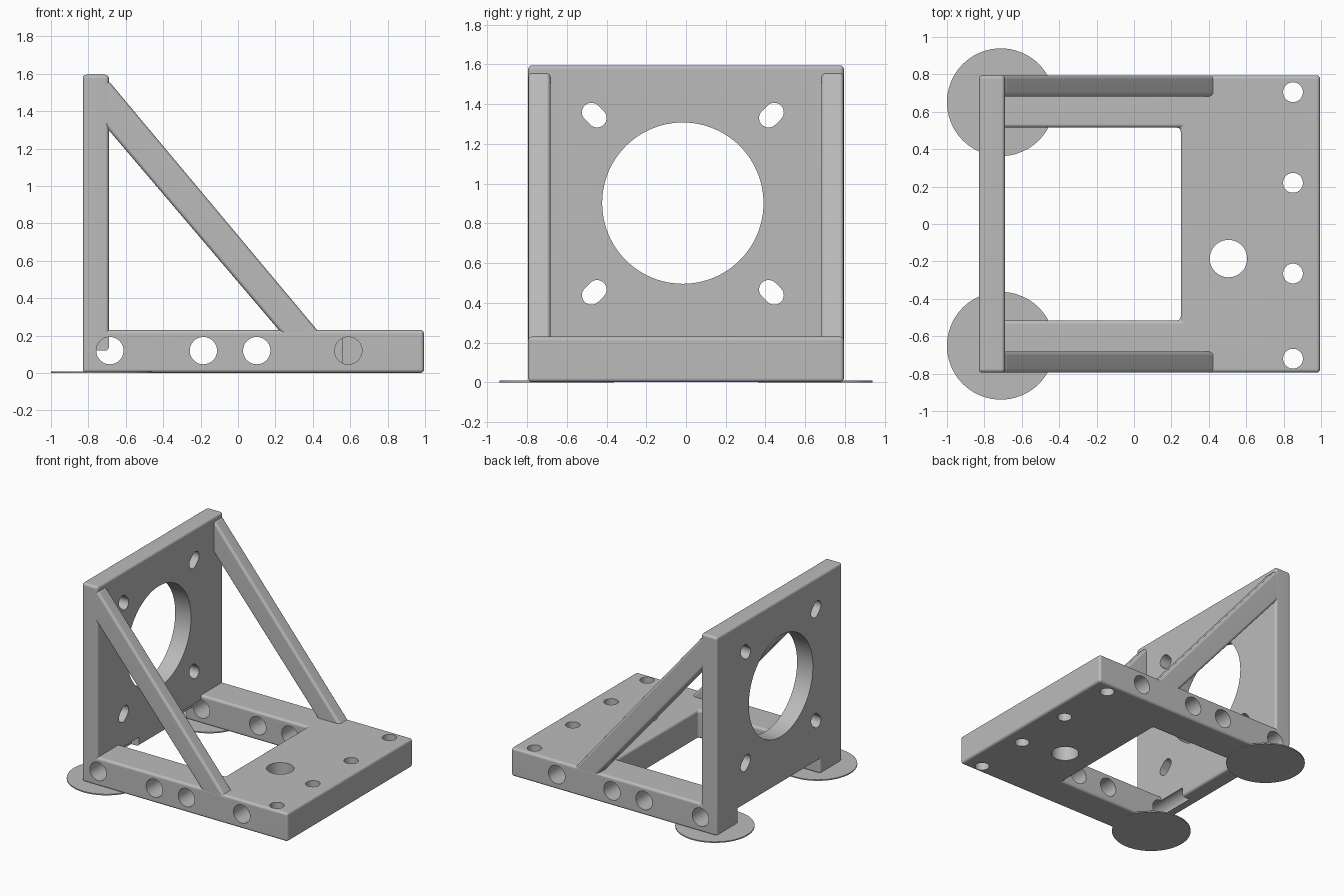
import bpy
import bmesh
from math import cos, sin, tau, pi, radians

cube = bpy.data.objects.get("Cube")
if cube:
    bpy.data.objects.remove(cube, do_unlink=True)

GREY = (0.5, 0.5, 0.5, 1)
grey = bpy.data.materials.new("light_grey")
grey.use_nodes = True
grey.diffuse_color = GREY
grey.node_tree.nodes["Principled BSDF"].inputs["Base Color"].default_value = GREY


def prism(name, profile, axis, lo, hi):
    """Extrude a 2D profile along an axis; the profile uses the other two axes."""
    place = {"x": lambda u, v, w: (w, u, v),
             "y": lambda u, v, w: (u, w, v),
             "z": lambda u, v, w: (u, v, w)}[axis]
    bm = bmesh.new()
    ends = [[bm.verts.new(place(u, v, w)) for u, v in profile] for w in (lo, hi)]
    for ring in ends:
        bm.faces.new(ring)
    n = len(profile)
    for i in range(n):
        j = (i + 1) % n
        bm.faces.new((ends[0][i], ends[0][j], ends[1][j], ends[1][i]))
    bmesh.ops.recalc_face_normals(bm, faces=bm.faces)
    mesh = bpy.data.meshes.new(name)
    bm.to_mesh(mesh)
    bm.free()
    mesh.materials.append(grey)
    obj = bpy.data.objects.new(name, mesh)
    bpy.context.collection.objects.link(obj)
    return obj


def circle(u, v, r, sides=48):
    return [(u + r * cos(tau * i / sides), v + r * sin(tau * i / sides))
            for i in range(sides)]


def slot(u, v, r, half, angle, steps=16):
    """Stadium outline stretched along the given angle."""
    pts = []
    for end in (0, pi):
        cu, cv = u + half * cos(angle + end), v + half * sin(angle + end)
        for i in range(steps + 1):
            a = angle + end - pi / 2 + pi * i / steps
            pts.append((cu + r * cos(a), cv + r * sin(a)))
    return pts


def rect(u0, u1, v0, v1):
    return [(u0, v0), (u1, v0), (u1, v1), (u0, v1)]


def apply_all(obj):
    bpy.ops.object.select_all(action="DESELECT")
    obj.select_set(True)
    bpy.context.view_layer.objects.active = obj
    for mod in list(obj.modifiers):
        bpy.ops.object.modifier_apply(modifier=mod.name)


def finish(obj, cutters=(), bevel=0.02):
    """Round the edges, drill the holes and shade."""
    if bevel:
        mod = obj.modifiers.new("round", "BEVEL")
        mod.width, mod.segments = bevel, 4
        mod.limit_method, mod.angle_limit = "ANGLE", radians(30)
    for cutter in cutters:
        mod = obj.modifiers.new("drill", "BOOLEAN")
        mod.operation, mod.solver, mod.object = "DIFFERENCE", "EXACT", cutter
    apply_all(obj)
    bpy.ops.object.shade_smooth_by_angle(angle=radians(30))
    obj.modifiers.new("flat_normals", "WEIGHTED_NORMAL").keep_sharp = True


HALF = 0.795      # half width of the bracket
BACK, WALL = -0.83, -0.69
INNER = 0.515     # inner side of the base arms

# Blind holes drilled in from both sides
side_drills = [prism("side_drill", circle(x, 0.12, 0.073), "y", *span)
               for x in (-0.685, -0.185, 0.1, 0.59)
               for span in ((-1, -0.27), (0.27, 1))]

# Vertical holes in the base
base_drills = [prism("base_drill", circle(0.85, y, 0.053), "z", -0.1, 0.4)
               for y in (-0.72, -0.265, 0.22, 0.705)]
base_drills.append(prism("base_drill", circle(0.505, -0.185, 0.1), "z", -0.1, 0.4))

# Central opening and four diagonal slots in the upright plate
plate_drills = [prism("plate_drill", circle(-0.016, 0.902, 0.406, 96), "x", -1, -0.5)]
for sy in (-1, 1):
    for sz in (-1, 1):
        outline = slot(-0.016 + sy * 0.446, 0.899 + sz * 0.446, 0.048, 0.02, sy * sz * pi / 4)
        plate_drills.append(prism("plate_drill", outline, "x", -1, -0.5))

# U-shaped base with two arms
back = BACK + 0.001
base = prism("base", [(back, -HALF), (0.995, -HALF), (0.995, HALF), (back, HALF),
                      (back, INNER), (0.25, INNER), (0.25, -INNER), (back, -INNER)],
             "z", 0.001, 0.23)
finish(base, side_drills + base_drills)

# Upright mounting plate
plate = prism("mounting_plate", rect(-HALF, HALF, 0.12, 1.595), "x", BACK, WALL)
finish(plate, side_drills + plate_drills)

# Diagonal braces and thin round pads, one per side
brace_outline = [(-0.76, 1.56), (-0.69, 1.56), (0.5, 0.138), (0.295, 0.14), (-0.76, 1.38)]
for side, s in (("right", -1), ("left", 1)):
    y0, y1 = sorted((s * 0.682, s * (HALF - 0.001)))
    finish(prism(side + "_brace", brace_outline, "y", y0, y1))
    finish(prism(side + "_pad", circle(-0.712, s * 0.651, 0.288, 72), "z", 0, 0.009), bevel=0)

for cutter in side_drills + base_drills + plate_drills:
    bpy.data.objects.remove(cutter, do_unlink=True)
